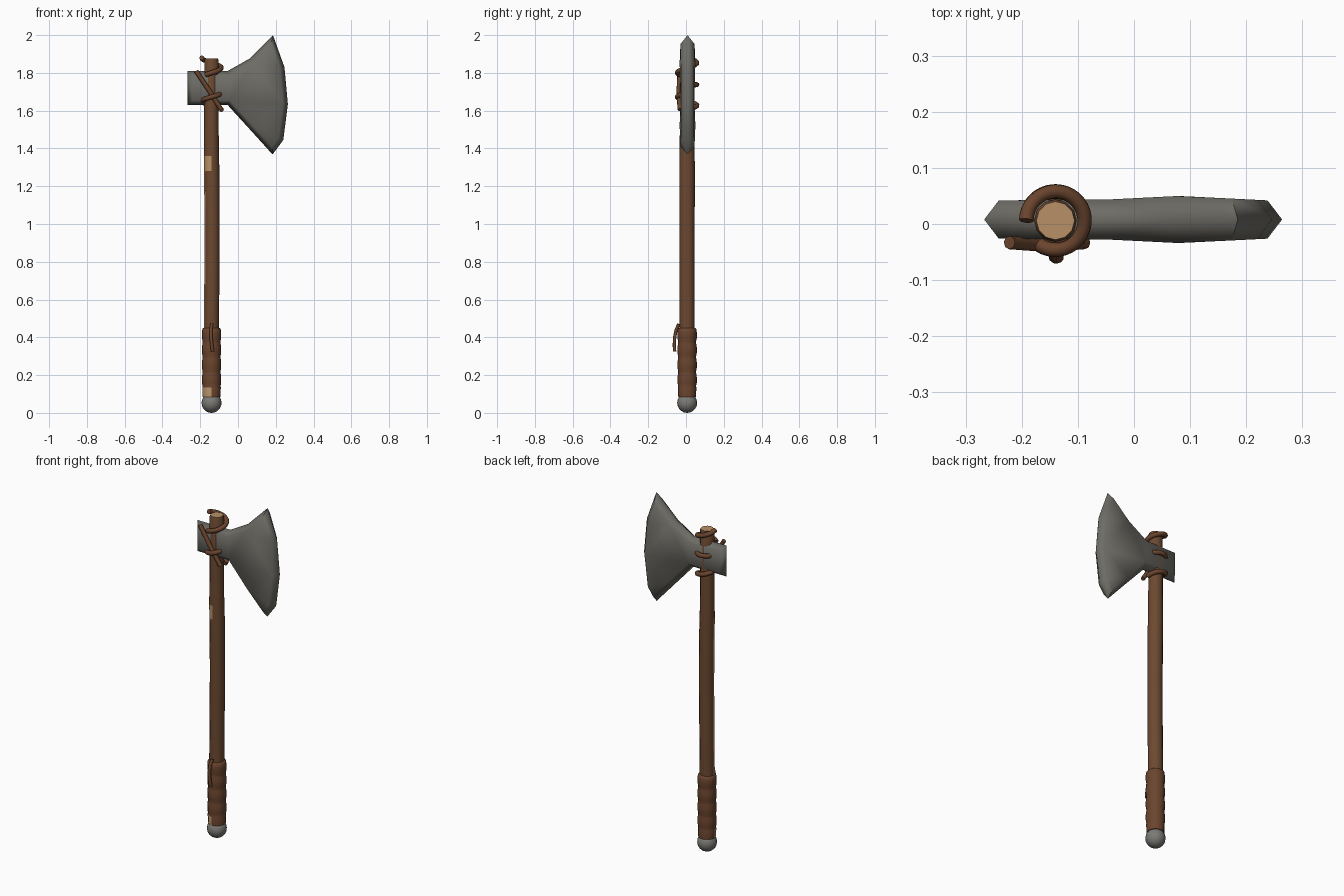
import bpy, bmesh
from math import sin, cos, pi, radians, atan2, degrees

cube = bpy.data.objects.get("Cube")
if cube:
    bpy.data.objects.remove(cube, do_unlink=True)

AXIS_X, AXIS_Y = -0.14, 0.006


def material(name, rgb):
    m = bpy.data.materials.new(name)
    m.use_nodes = True
    m.diffuse_color = (*rgb, 1)
    m.node_tree.nodes["Principled BSDF"].inputs["Base Color"].default_value = (*rgb, 1)
    return m


bark = material("brown wood", (0.150, 0.066, 0.030))
leather = material("brown leather", (0.145, 0.059, 0.027))
bare_wood = material("bare tan wood", (0.48, 0.28, 0.14))
iron = material("grey iron", (0.155, 0.150, 0.132))
pommel_grey = material("light grey metal", (0.20, 0.195, 0.18))


def finish(name, bm, mats, angle):
    mesh = bpy.data.meshes.new(name)
    bm.to_mesh(mesh)
    bm.free()
    mesh.shade_smooth()
    mesh.set_sharp_from_angle(angle=radians(angle))
    for m in mats:
        mesh.materials.append(m)
    obj = bpy.data.objects.new(name, mesh)
    bpy.context.collection.objects.link(obj)
    return obj


def lathe(name, profile, mats, paint, sides=12):
    """Stack rings of (z, radius, centre x); paint(azimuth, z) picks the material."""
    bm = bmesh.new()
    rings = []
    for z, r, cx in profile:
        rings.append([bm.verts.new((cx + r * cos(2 * pi * i / sides),
                                    AXIS_Y + r * sin(2 * pi * i / sides), z))
                      for i in range(sides)])
    for low, high in zip(rings, rings[1:]):
        for i in range(sides):
            j = (i + 1) % sides
            f = bm.faces.new((low[i], low[j], high[j], high[i]))
            c = f.calc_center_median()
            azimuth = degrees(atan2(c.y - AXIS_Y, c.x - AXIS_X)) % 360
            f.material_index = paint(azimuth, c.z)
    bm.faces.new(rings[0][::-1])
    bm.faces.new(rings[-1]).material_index = paint(None, profile[-1][0])
    return finish(name, bm, mats, 50)


def cord(name, points, radius):
    curve = bpy.data.curves.new(name, "CURVE")
    curve.dimensions = "3D"
    curve.bevel_depth = radius
    curve.bevel_resolution = 2
    curve.use_fill_caps = True
    spline = curve.splines.new("POLY")
    spline.points.add(len(points) - 1)
    for p, co in zip(spline.points, points):
        p.co = (*co, 1)
    spline.use_smooth = True
    curve.materials.append(leather)
    bpy.context.collection.objects.link(bpy.data.objects.new(name, curve))


def wrap(name, a0, a1, z0, z1, radius=0.052, steps=28):
    pts = []
    for i in range(steps + 1):
        t = i / steps
        a = radians(a0 + (a1 - a0) * t)
        pts.append((AXIS_X + radius * cos(a), AXIS_Y + radius * sin(a), z0 + (z1 - z0) * t))
    cord(name, pts, 0.013)


# Handle: slightly bent shaft with a bare strip, a chipped patch and a bare top
def paint_handle(azimuth, z):
    if azimuth is None:
        return 1
    if 1.28 < z < 1.36:
        return int(180 < azimuth < 270)
    return int(z < 1.28 and 175 < azimuth < 208)


lathe("handle", [(0.08, 0.040, -0.14), (0.45, 0.040, -0.141), (0.75, 0.040, -0.138),
                 (1.0, 0.040, -0.137), (1.28, 0.041, -0.139), (1.36, 0.040, -0.141),
                 (1.6, 0.038, -0.141), (1.865, 0.038, -0.14), (1.875, 0.034, -0.14)],
      [bark, bare_wood], paint_handle)

# Grip: bulging leather bands with a worn patch at the bottom
grip = [(0.085, 0.047, AXIS_X), (0.135, 0.049, AXIS_X)]
bands = 4
height = (0.45 - 0.135) / bands
for b in range(bands):
    z = 0.135 + b * height
    for t, r in ((0.08, 0.047), (0.3, 0.051), (0.7, 0.051), (0.95, 0.048)):
        grip.append((z + t * height, r, AXIS_X))
grip.append((0.45, 0.043, AXIS_X))
lathe("grip", grip, [leather, bare_wood],
      lambda azimuth, z: int(azimuth is not None and z < 0.13 and 180 < azimuth < 270))

# Pommel
bm = bmesh.new()
bmesh.ops.create_uvsphere(bm, u_segments=16, v_segments=10, radius=0.053)
finish("pommel", bm, [pommel_grey], 60).location = (AXIS_X, AXIS_Y, 0.053)

# Axe head: one bevelled cheek, mirrored front to back
outline = [(-0.267, 1.63), (-0.055, 1.63), (0.06, 1.504), (0.183, 1.368), (0.24, 1.445),
           (0.264, 1.635), (0.246, 1.83), (0.185, 2.0), (0.06, 1.875), (-0.055, 1.81),
           (-0.267, 1.81)]
bm = bmesh.new()
cheek = bm.faces.new([bm.verts.new((x, 0, z)) for x, z in outline])
bm.normal_update()
bmesh.ops.inset_individual(bm, faces=[cheek], thickness=0.026, use_even_offset=True)
for v in cheek.verts:
    v.co.y = -0.034 - 0.008 * max(0, 1 - abs(v.co.x - 0.08) / 0.16)
bmesh.ops.triangulate(bm, faces=[cheek])
head = finish("axe_head", bm, [iron], 70)
head.location.y = 0.008
mirror = head.modifiers.new("Mirror", "MIRROR")
mirror.use_axis = (False, True, False)

# Lashings around the head
wrap("upper_lashing", 180, -125, 1.88, 1.79)
wrap("middle_lashing", 180, 0, 1.74, 1.735)
wrap("lower_lashing", 0, -360, 1.695, 1.605)
cord("diagonal_lashing", [(-0.222, -0.033, 1.81), (-0.155, -0.038, 1.71),
                          (-0.088, -0.033, 1.605)], 0.012)

# Loose cord end hanging on the grip
cord("loose_cord", [(-0.139, -0.038, 0.47), (-0.143, -0.052, 0.44), (-0.143, -0.06, 0.40),
                    (-0.139, -0.062, 0.36), (-0.134, -0.06, 0.325)], 0.009)
